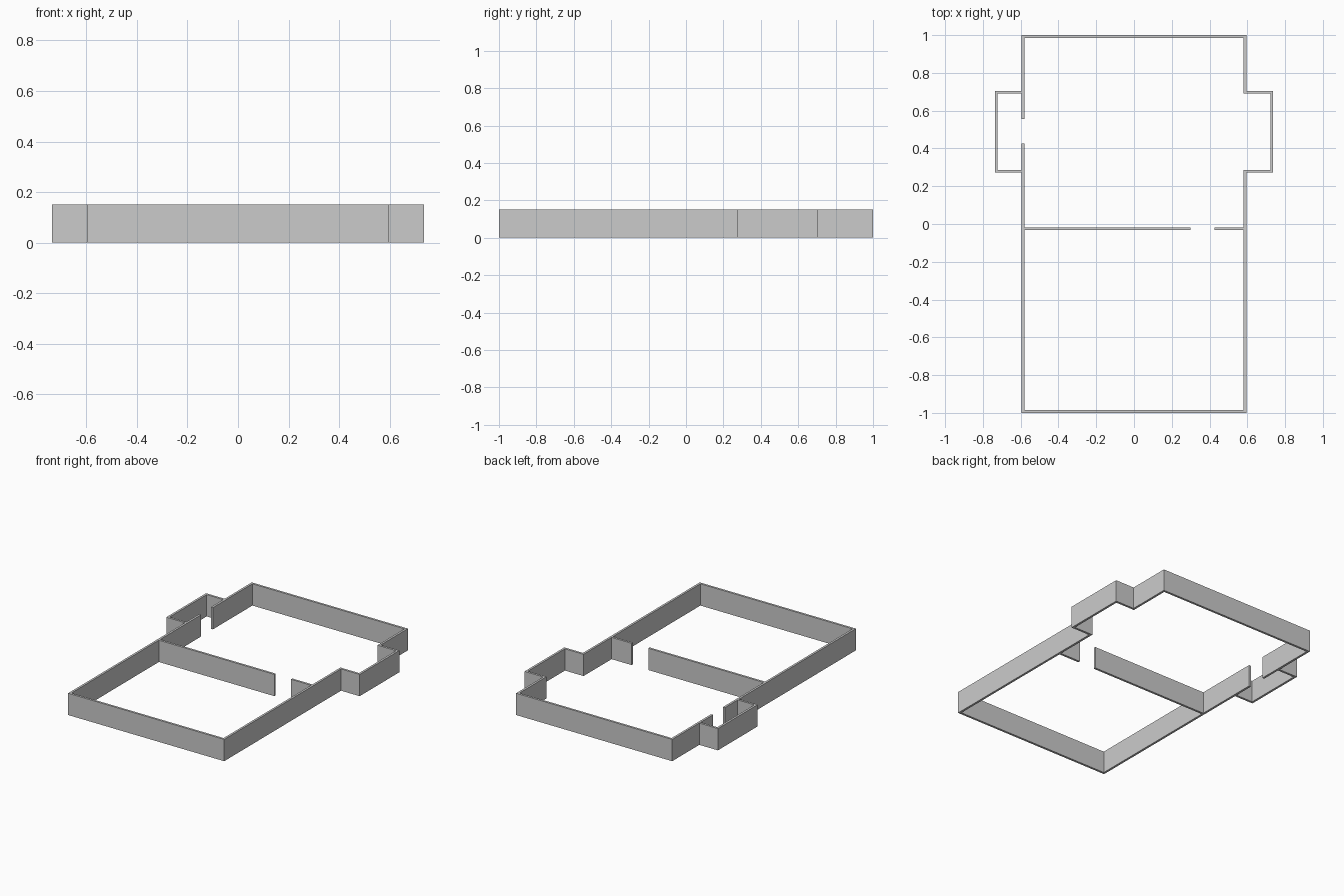
import bpy, bmesh
from mathutils import Vector

if "Cube" in bpy.data.objects:
    bpy.data.objects.remove(bpy.data.objects["Cube"])

HEIGHT = 0.15
THICK = 0.015


def wall(name, points):
    """Upright wall along an open path, thickened to the left with mitred corners."""
    pts = [Vector(p) for p in points]
    normals = []
    for a, b in zip(pts, pts[1:]):
        d = (b - a).normalized()
        normals.append(Vector((-d.y, d.x)))
    inner = []
    for i, p in enumerate(pts):
        n1 = normals[max(i - 1, 0)]
        n2 = normals[min(i, len(normals) - 1)]
        inner.append(p + (n1 + n2) * THICK / (1 + n1.dot(n2)))

    bm = bmesh.new()
    outer_v = [bm.verts.new((p.x, p.y, 0)) for p in pts]
    inner_v = [bm.verts.new((p.x, p.y, 0)) for p in inner]
    faces = [bm.faces.new((outer_v[i], outer_v[i + 1], inner_v[i + 1], inner_v[i]))
             for i in range(len(pts) - 1)]
    # Extrude the footprint up, keeping the floor faces as the underside
    top = bmesh.ops.extrude_face_region(bm, geom=faces, use_keep_orig=True)
    verts = [g for g in top["geom"] if isinstance(g, bmesh.types.BMVert)]
    bmesh.ops.translate(bm, verts=verts, vec=(0, 0, HEIGHT))
    bmesh.ops.recalc_face_normals(bm, faces=bm.faces)
    mesh = bpy.data.meshes.new(name)
    bm.to_mesh(mesh)
    bm.free()
    obj = bpy.data.objects.new(name, mesh)
    bpy.context.collection.objects.link(obj)


X, BAY_X = 0.595, 0.737
BAY_LOW, BAY_HIGH = 0.272, 0.705
PART_Y = -0.033

# Outer walls with the open right bay and the left doorway
wall("outer_wall", [(-X, 0.426), (-X, -1), (X, -1), (X, BAY_LOW), (BAY_X, BAY_LOW),
                    (BAY_X, BAY_HIGH), (X, BAY_HIGH), (X, 1), (-X, 1), (-X, 0.556)])

# Left alcove behind the doorway
wall("left_alcove_wall", [(-X, BAY_HIGH), (-BAY_X, BAY_HIGH),
                          (-BAY_X, BAY_LOW), (-X, BAY_LOW)])

# Partition between the two rooms, split by a doorway
wall("partition_long", [(-X + THICK, PART_Y), (0.30, PART_Y)])
wall("partition_short", [(0.427, PART_Y), (X - THICK, PART_Y)])
